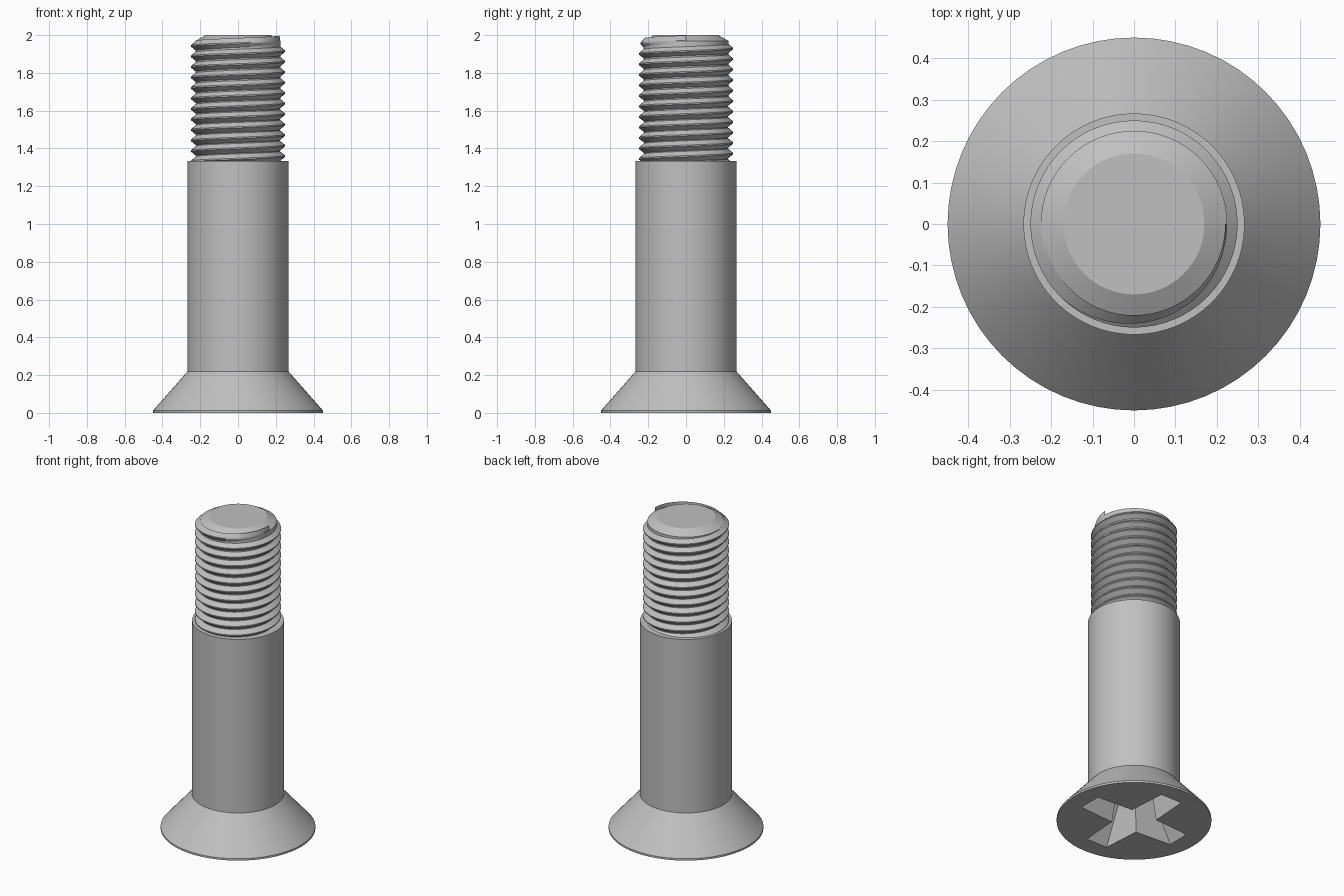
import bpy, bmesh, math

if "Cube" in bpy.data.objects:
    bpy.data.objects.remove(bpy.data.objects["Cube"])

steel = bpy.data.materials.new("steel grey")
steel.diffuse_color = (0.53, 0.53, 0.53, 1)
steel.use_nodes = True
steel.node_tree.nodes["Principled BSDF"].inputs["Base Color"].default_value = steel.diffuse_color
SEG = 64
PITCH = 0.0556
ROOT, CREST = 0.222, 0.25


def finish(name, bm):
    bmesh.ops.recalc_face_normals(bm, faces=bm.faces)
    mesh = bpy.data.meshes.new(name)
    bm.to_mesh(mesh)
    bm.free()
    mesh.materials.append(steel)
    ob = bpy.data.objects.new(name, mesh)
    bpy.context.collection.objects.link(ob)
    return ob


def select(ob):
    bpy.ops.object.select_all(action='DESELECT')
    bpy.context.view_layer.objects.active = ob
    ob.select_set(True)


def smooth(ob, angle=28):
    select(ob)
    bpy.ops.object.shade_smooth_by_angle(angle=math.radians(angle))


def loft(name, loops):
    """Closed solid through stacked loops of equal length."""
    bm = bmesh.new()
    rings = [[bm.verts.new(p) for p in loop] for loop in loops]
    n = len(rings[0])
    for a, b in zip(rings, rings[1:]):
        for i in range(n):
            j = (i + 1) % n
            bm.faces.new((a[i], a[j], b[j], b[i]))
    bm.faces.new(rings[0])
    bm.faces.new(rings[-1])
    return finish(name, bm)


def circle(r, z):
    return [(r * math.cos(2 * math.pi * i / SEG), r * math.sin(2 * math.pi * i / SEG), z)
            for i in range(SEG)]


def cross(tip, half, notch, z):
    """Cross outline: arm tip radius, tip half width, inner corner offset."""
    pts = []
    for k in range(4):
        c, s = round(math.cos(k * math.pi / 2)), round(math.sin(k * math.pi / 2))
        for x, y in ((tip, -half), (tip, half), (notch, notch)):
            pts.append((c * x - s * y, s * x + c * y, z))
    return pts


# Countersunk head and plain shank
body = loft("head_and_shank", [circle(r, z) for r, z in (
    (0.45, 0), (0.45, 0.012), (0.267, 0.22), (0.267, 1.333))])

# Tapered cross recess in the underside of the head
cutter = loft("recess_cutter", [cross(0.342, 0.075, 0.092, -0.01),
                                cross(0.20, 0.055, 0.068, 0.24),
                                cross(0.03, 0.012, 0.016, 0.29)])
mod = body.modifiers.new("recess", 'BOOLEAN')
mod.operation = 'DIFFERENCE'
mod.solver = 'EXACT'
mod.object = cutter
select(body)
bpy.ops.object.modifier_apply(modifier=mod.name)
bpy.data.objects.remove(cutter)
smooth(body)

# Threaded core with chamfered tip
core = loft("threaded_core", [circle(r, z) for r, z in (
    (ROOT, 1.30), (0.225, 1.945), (0.225, 1.97), (0.17, 2.0))])
smooth(core)

# Right-handed helical thread, fading out over its last part turn
bm = bmesh.new()
turns = 12
steps = turns * SEG
rows = []
for i in range(steps + 1):
    left = 2 * math.pi * (steps - i) / SEG      # angle still to go
    a = -left
    z = 1.943 + PITCH * (math.pi - left) / (2 * math.pi)
    fade = min(1, left / (0.75 * math.pi))
    r = ROOT + (CREST - ROOT) * fade
    low = ROOT - 0.002
    ring = []
    for rad, dz in ((low, -0.5), (r, -0.06), (r, 0.06), (low, 0.5)):
        ring.append(bm.verts.new((rad * math.cos(a), rad * math.sin(a), z + dz * PITCH)))
    rows.append(ring)
for p, q in zip(rows, rows[1:]):
    for k in range(4):
        m = (k + 1) % 4
        bm.faces.new((p[k], p[m], q[m], q[k]))
bm.faces.new(rows[0])
bm.faces.new(rows[-1])
smooth(finish("screw_thread", bm))
